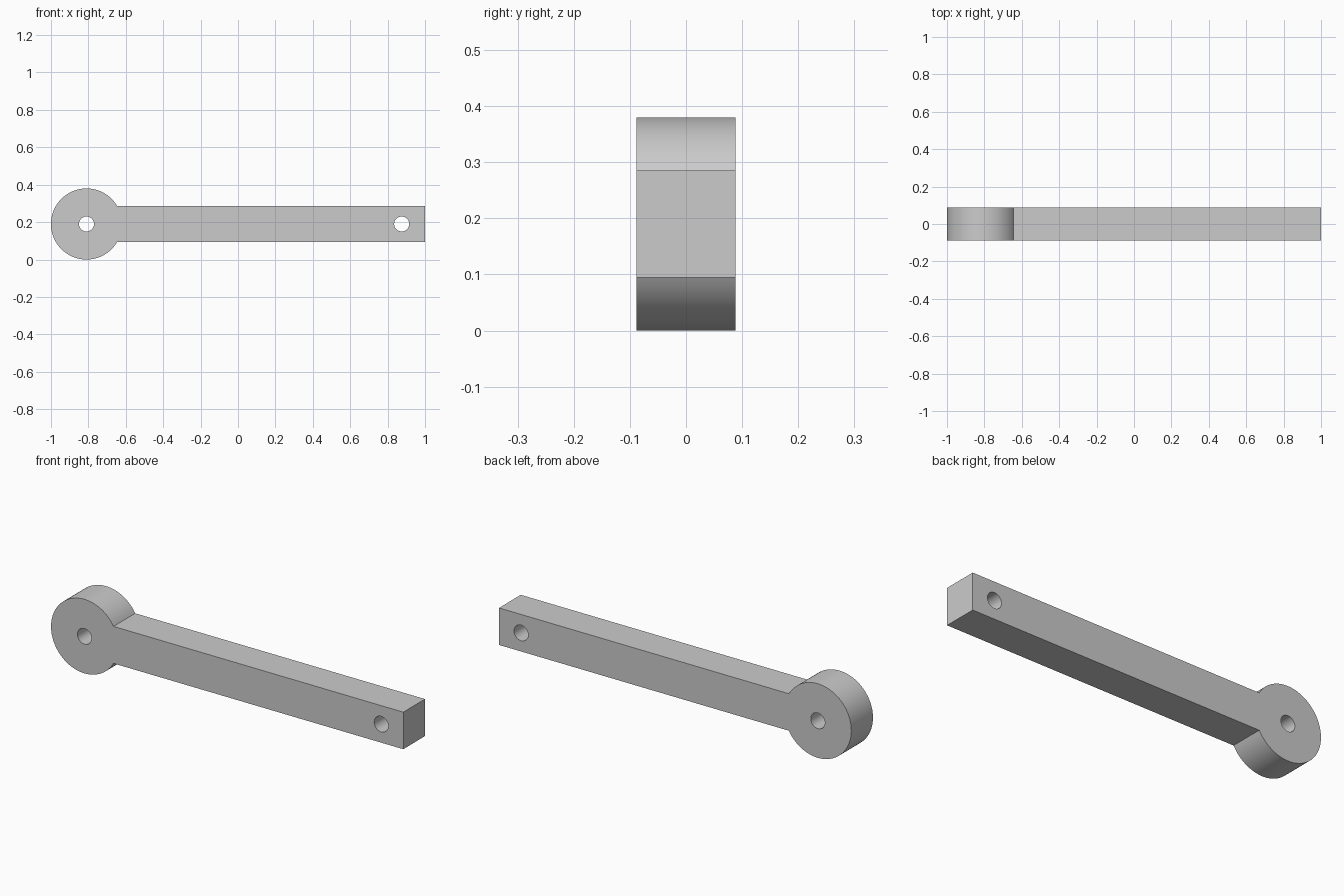
import bpy
import bmesh
from math import cos, sin, pi, radians

if "Cube" in bpy.data.objects:
    bpy.data.objects.remove(bpy.data.objects["Cube"], do_unlink=True)

RADIUS = 0.19          # round head
MID = 0.19             # height of the centre line
HEAD_X = -0.81
HALF_BAR = RADIUS / 2
HALF_DEPTH = 0.088
HOLE_RADIUS = 0.04
HOLES = (HEAD_X, 0.875)


def arc(cx, radius, start, end, steps):
    """Points along an arc in the front plane."""
    angles = [start + (end - start) * i / steps for i in range(steps + 1)]
    return [(cx + radius * cos(a), MID + radius * sin(a)) for a in angles]


def add_loop(bm, points):
    verts = [bm.verts.new((x, -HALF_DEPTH, z)) for x, z in points]
    for a, b in zip(verts, verts[1:] + verts[:1]):
        bm.edges.new((a, b))


# Grey material
grey = bpy.data.materials.new("plain grey")
grey.use_nodes = True
colour = (0.6, 0.6, 0.6, 1)
grey.diffuse_color = colour
grey.node_tree.nodes["Principled BSDF"].inputs["Base Color"].default_value = colour

# Outline: round head running into a straight bar
bm = bmesh.new()
outline = arc(HEAD_X, RADIUS, radians(30), radians(330), 80)
outline += [(1, MID - HALF_BAR), (1, MID + HALF_BAR)]
add_loop(bm, outline)

# Pin holes through the head and the bar end
for x in HOLES:
    add_loop(bm, arc(x, HOLE_RADIUS, 0, 2 * pi, 48)[:-1])

# Fill the profile and give it depth
bmesh.ops.triangle_fill(bm, edges=bm.edges[:], use_beauty=True, normal=(0, -1, 0))
result = bmesh.ops.extrude_face_region(bm, geom=bm.faces[:], use_keep_orig=True)
moved = [g for g in result["geom"] if isinstance(g, bmesh.types.BMVert)]
bmesh.ops.translate(bm, verts=moved, vec=(0, 2 * HALF_DEPTH, 0))
bmesh.ops.recalc_face_normals(bm, faces=bm.faces[:])

mesh = bpy.data.meshes.new("lever_arm")
bm.to_mesh(mesh)
bm.free()
mesh.materials.append(grey)
arm = bpy.data.objects.new("lever_arm", mesh)
bpy.context.collection.objects.link(arm)

# Smooth curved walls, sharp rims
bpy.ops.object.select_all(action="DESELECT")
arm.select_set(True)
bpy.context.view_layer.objects.active = arm
bpy.ops.object.shade_smooth_by_angle(angle=radians(30))
